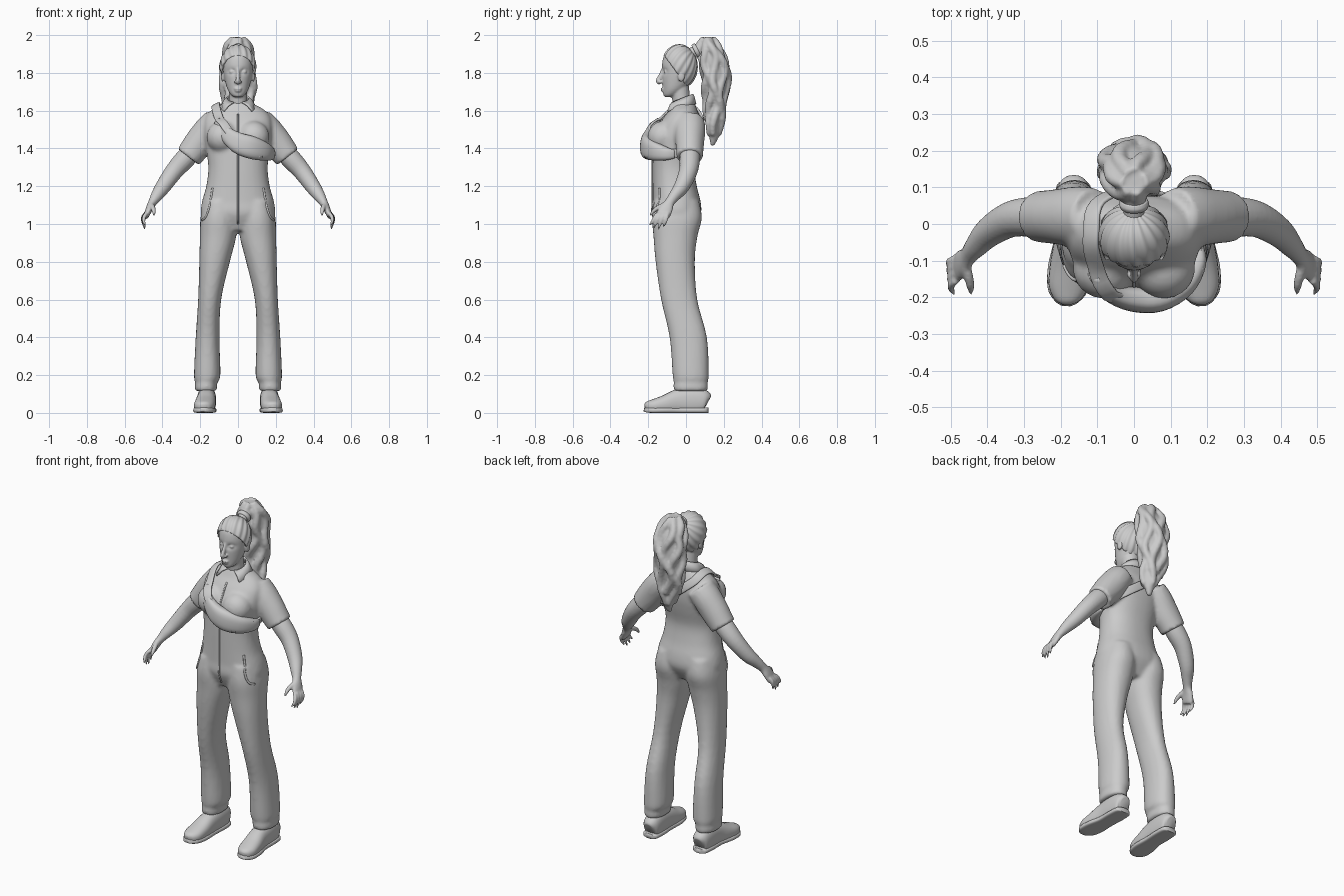
import bpy, bmesh, math
from mathutils import Vector, Matrix
from mathutils.bvhtree import BVHTree

def spline(pts, steps):
    """Catmull-Rom through tuples of any length."""
    out = []
    for i in range(len(pts) - 1):
        p0, p1, p2, p3 = (pts[max(i - 1, 0)], pts[i], pts[i + 1], pts[min(i + 2, len(pts) - 1)])
        for k in range(steps):
            t = k / steps
            out.append([0.5 * (2 * b + (c - a) * t + (2 * a - 5 * b + 4 * c - d) * t * t
                        + (3 * b - a - 3 * c + d) * t ** 3) for a, b, c, d in zip(p0, p1, p2, p3)])
    return out + [list(pts[-1])]

def tube(bm, pts, ref=(0, 1, 0), n=24, flat=False, power=2.0, steps=4):
    """Loft ellipses (x, y, z, ra, rb); flat keeps the rings horizontal."""
    pts = spline(pts, steps)
    rings = []
    for i, p in enumerate(pts):
        c = Vector(p[:3])
        if flat:
            u, v = Vector((1, 0, 0)), Vector((0, 1, 0))
        else:
            t = (Vector(pts[min(i + 1, len(pts) - 1)][:3]) - Vector(pts[max(i - 1, 0)][:3])).normalized()
            u = Vector(ref(c) if callable(ref) else ref)
            u = (u - t * u.dot(t)).normalized()
            v = t.cross(u)
        ring = []
        for k in range(n):
            a = 2 * math.pi * k / n
            ca, sa = (math.copysign(abs(f) ** (2 / power), f) for f in (math.cos(a), math.sin(a)))
            ring.append(bm.verts.new(c + u * ca * max(p[3], .002) + v * sa * max(p[4], .002)))
        rings.append(ring)
    for r, s in zip(rings, rings[1:]):
        for k in range(n):
            bm.faces.new((r[k], r[(k + 1) % n], s[(k + 1) % n], s[k]))
    bm.faces.new(rings[0][::-1])
    bm.faces.new(rings[-1])

def ball(bm, c, r):
    bmesh.ops.create_uvsphere(bm, u_segments=24, v_segments=16, radius=1,
                              matrix=Matrix.Translation(c) @ Matrix.Diagonal((*r, 1)))

def finish(bm, name, voxel=0, smooth=0, mirror=False, thick=0):
    bmesh.ops.recalc_face_normals(bm, faces=bm.faces)
    for f in bm.faces:
        f.smooth = True
    me = bpy.data.meshes.new(name)
    bm.to_mesh(me)
    bm.free()
    ob = bpy.data.objects.new(name, me)
    bpy.context.collection.objects.link(ob)
    if thick:
        ob.modifiers.new("thick", 'SOLIDIFY').thickness = thick
    if voxel:
        m = ob.modifiers.new("fuse", 'REMESH')
        m.mode, m.voxel_size, m.use_smooth_shade = 'VOXEL', voxel, True
    if smooth:
        m = ob.modifiers.new("soften", 'SMOOTH')
        m.factor, m.iterations = .5, smooth
    if mirror:
        ob.modifiers.new("mirror", 'MIRROR')
    return ob

# jumpsuit: torso and bust
bm = bmesh.new()
tube(bm, [(0, -.055, .965, .15, .085), (0, -.05, 1.05, .195, .128), (0, -.05, 1.12, .19, .127),
          (0, -.06, 1.2, .168, .117), (0, -.066, 1.3, .157, .111), (0, -.055, 1.4, .17, .12),
          (0, -.045, 1.47, .18, .122), (0, -.025, 1.55, .178, .103), (0, -.015, 1.6, .145, .076),
          (0, -.012, 1.635, .085, .06), (0, -.01, 1.655, .055, .05)], n=40, flat=True, power=2.3)
for s in (-1, 1):
    ball(bm, (s * .082, -.122, 1.46), (.085, .082, .085))
torso_bvh = BVHTree.FromBMesh(bm)
# jumpsuit: legs and sleeves
for s in (-1, 1):
    tube(bm, [(s * x, y, z, rx, ry) for x, y, z, rx, ry in (
        (.17, .025, .115, .056, .087), (.17, .025, .135, .06, .092), (.168, .025, .165, .059, .09),
        (.163, .025, .2, .07, .096), (.161, .012, .4, .063, .099), (.15, -.036, .6, .061, .096),
        (.124, -.057, .8, .081, .104), (.106, -.056, .93, .096, .116), (.102, -.048, 1.03, .097, .132),
        (.095, -.05, 1.12, .085, .12))], n=28, flat=True, power=2.2)
    tube(bm, [(s * .11, .02, 1.545, .078, .075), (s * .15, .02, 1.50, .083, .08),
              (s * .205, .02, 1.43, .076, .08), (s * .25, .02, 1.372, .071, .073),
              (s * .263, .02, 1.355, .071, .072)], n=28)
suit_bvh = BVHTree.FromBMesh(bm)
finish(bm, "jumpsuit", voxel=.011, smooth=4)

# front closure and pocket piping, laid on the suit surface
def piping(bm, path, r):
    pts = []
    for x, z in spline(path, 4):
        hit = suit_bvh.ray_cast(Vector((x, -1, z)), Vector((0, 1, 0)))[0]
        if hit:
            pts.append((*hit, r, r))
    tube(bm, pts, ref=(0, 1, .01), n=8, steps=1)

bm = bmesh.new()
piping(bm, [(0, 1.0), (0, 1.15), (0, 1.3), (0, 1.45), (0, 1.58)], .005)
for s in (-1, 1):
    piping(bm, [(s * .135, 1.19), (s * .15, 1.1), (s * .17, 1.04), (s * .19, 1.02)], .006)
finish(bm, "suit_piping")

# collar
bm = bmesh.new()
rows = []
for k in range(33):
    t = (k / 16 - 1) * math.radians(158)
    f = (1 - math.cos(t)) / 2
    b = t * .8
    top = Vector((.06 * math.sin(t), -.02 + .058 * math.cos(t), 1.69 - .045 * f))
    low = Vector((.095 * math.sin(b), -.015 + .095 * math.cos(b) - .03 * f * f, 1.635 - .04 * f ** 3))
    if math.cos(b) > 0:
        low.y = -.015 + .07 * math.cos(b)
    rows.append([bm.verts.new(p) for p in (top, top.lerp(low, .5) + Vector((0, 0, .008)), low)])
for r, s in zip(rows, rows[1:]):
    for j in (0, 1):
        bm.faces.new((r[j], s[j], s[j + 1], r[j + 1]))
finish(bm, "collar", thick=.008)

# head: skull with eye sockets, nose, lips, ears, neck
bm = bmesh.new()
tube(bm, [(0, -.09, 1.672, .02, .022), (0, -.08, 1.685, .038, .04), (0, -.062, 1.715, .056, .06),
          (0, -.046, 1.76, .069, .08), (0, -.04, 1.80, .076, .087), (0, -.036, 1.85, .08, .09),
          (0, -.034, 1.89, .073, .083), (0, -.034, 1.92, .05, .06)], n=40, flat=True)
for v in bm.verts:
    if v.co.y < -.06:
        d = ((abs(v.co.x) - .033) / .02) ** 2 + ((v.co.z - 1.808) / .014) ** 2
        v.co.y += .013 * math.exp(-d)
tube(bm, [(0, -.118, 1.83, .008, .008), (0, -.134, 1.79, .01, .01), (0, -.148, 1.758, .013, .012),
          (0, -.135, 1.745, .012, .008)], n=14)
ball(bm, (0, -.122, 1.716), (.021, .012, .006))
ball(bm, (0, -.12, 1.705), (.018, .012, .007))
ball(bm, (0, -.105, 1.684), (.02, .014, .013))
for s in (-1, 1):
    ball(bm, (s * .012, -.136, 1.752), (.009, .011, .008))
    ball(bm, (s * .032, -.107, 1.806), (.015, .012, .009))
    ball(bm, (s * .081, -.025, 1.785), (.01, .02, .032))
tube(bm, [(0, -.012, 1.56, .07, .075), (0, -.015, 1.62, .055, .055), (0, -.025, 1.66, .048, .048),
          (0, -.035, 1.74, .05, .05)], n=28, flat=True)
finish(bm, "head_and_neck", voxel=.0055, smooth=2)

# swept-back hair: grooved cap radiating from the tie
bm = bmesh.new()
bmesh.ops.create_uvsphere(bm, u_segments=96, v_segments=40, radius=1)
bmesh.ops.delete(bm, geom=[v for v in bm.verts if v.co.z < -.37], context='VERTS')
rot = Matrix.Rotation(math.radians(-48), 3, 'X')
for v in bm.verts:
    a = math.atan2(v.co.y, v.co.x)
    ring = math.hypot(v.co.x, v.co.y)
    p = rot @ (v.co * (1 + .028 * ring * math.cos(16 * a + 3 * v.co.z)))
    v.co = Vector((p.x * .095, -.034 + p.y * .095, 1.834 + p.z * .116))
finish(bm, "swept_hair", thick=.012)

# ponytail: knot, core and wavy locks
bm = bmesh.new()
tube(bm, [(0, .02, 1.9, .03, .03), (0, .055, 1.918, .03, .03), (0, .1, 1.935, .045, .04)],
     ref=(1, 0, 0), n=20)
core = [(.01, .14, 1.415, .01, .01), (.015, .148, 1.46, .028, .024), (.01, .152, 1.53, .05, .034),
        (-.005, .155, 1.62, .068, .046), (0, .158, 1.72, .078, .058), (0, .157, 1.8, .081, .062),
        (0, .143, 1.88, .074, .062), (0, .122, 1.94, .056, .05), (0, .115, 1.985, .025, .025)]
tube(bm, core, n=28, flat=True)
for k in range(10):
    lock = []
    for i, (x, y, z, rx, ry) in enumerate(spline(core[1 + k % 2:], 3)):
        a = 2 * math.pi * k / 10 + .32 * math.sin(z * 24 + k * 1.9)
        w = .97 + .1 * math.sin(z * 30 + k * 2.4)
        r = min(.022, .008 + rx * .25)
        lock.append((x + rx * w * math.cos(a), y + ry * w * math.sin(a), z, r, r))
    lock[0] = (*lock[0][:3], .004, .004)
    tube(bm, lock, ref=(1, .3, 0), n=10, steps=1)
finish(bm, "ponytail", voxel=.007, smooth=2)
bm = bmesh.new()
tube(bm, [(0, .045, 1.912, .037, .037), (0, .055, 1.917, .041, .041), (0, .065, 1.922, .037, .037)],
     ref=(1, 0, 0))
finish(bm, "hair_tie")

# arms with hands, one side mirrored
bm = bmesh.new()
tube(bm, [(.22, .02, 1.41, .05, .05), (.28, .02, 1.345, .054, .054), (.338, .012, 1.28, .048, .049),
          (.395, -.022, 1.2, .041, .041), (.43, -.06, 1.15, .032, .031), (.452, -.086, 1.115, .023, .026),
          (.468, -.104, 1.085, .019, .036), (.482, -.12, 1.05, .015, .038), (.486, -.126, 1.035, .01, .032)],
     ref=(1, 0, .5), n=20)
for y0, y1, y2, z2 in ((-.153, -.178, -.192, .995), (-.135, -.155, -.172, .978),
                       (-.115, -.132, -.147, .972), (-.097, -.108, -.12, .985)):
    x = .486 + (y0 + .15) * .1
    tube(bm, [(x, y0, 1.055, .011, .011), (x + .012, (y0 + y1) / 2, 1.035, .0105, .0105),
              (x + .013, y1, 1.012, .009, .009), (x + .004, y2, z2, .005, .005)], ref=(1, 0, 0), n=10)
tube(bm, [(.459, -.115, 1.1, .014, .014), (.45, -.15, 1.085, .013, .013), (.446, -.175, 1.065, .01, .01),
          (.445, -.19, 1.045, .005, .005)], ref=(1, 0, 0), n=10)
finish(bm, "arms_and_hands", voxel=.006, smooth=2, mirror=True)

# shoes and soles
bm = bmesh.new()
tube(bm, [(.165, .115, .055, .025, .035), (.165, .1, .06, .045, .06), (.166, .04, .065, .05, .075),
          (.168, -.04, .06, .05, .066), (.174, -.11, .045, .055, .05), (.18, -.17, .036, .053, .037),
          (.184, -.205, .032, .036, .028), (.185, -.218, .03, .014, .016)], ref=(1, 0, 0), power=2.4)
for v in bm.verts:
    v.co.z = max(v.co.z, .004)
finish(bm, "shoes", mirror=True)
bm = bmesh.new()
tube(bm, [(.165, .12, .014, .02, .014), (.165, .105, .014, .046, .014), (.166, .04, .014, .052, .014),
          (.168, -.04, .014, .05, .014), (.175, -.12, .014, .06, .014), (.182, -.18, .014, .054, .014),
          (.185, -.21, .016, .034, .013), (.186, -.222, .018, .014, .01)], ref=(1, 0, 0), power=4)
finish(bm, "soles", mirror=True)

# cross-body strap hugging the torso
def snap(p):
    return torso_bvh.find_nearest(Vector(p))

strap = []
for p in spline([(.03, -.22, 1.43), (-.05, -.2, 1.49), (-.1, -.14, 1.56), (-.12, -.07, 1.62), (-.12, -.01, 1.64),
                 (-.1, .06, 1.6), (-.03, .08, 1.54), (.05, .085, 1.48), (.12, .07, 1.43),
                 (.17, .02, 1.395), (.18, -.05, 1.375), (.16, -.13, 1.37)], 4):
    co, nor = snap(p)[:2]
    strap.append((*(co + nor * .012), .007, .024))
bm = bmesh.new()
tube(bm, strap, ref=lambda c: snap(c)[1], n=16, power=4, steps=1)
finish(bm, "bag_strap", smooth=3)

# crescent bag with zip and buckle
outward = lambda c: (c.x * .8, c.y + .03, 0)
bag = [(-.11, -.14, 1.545, .012, .022), (-.065, -.185, 1.48, .025, .038), (0, -.205, 1.43, .034, .055),
       (.07, -.203, 1.405, .036, .06), (.135, -.165, 1.385, .034, .05), (.172, -.105, 1.372, .026, .035),
       (.178, -.06, 1.37, .012, .022)]
bm = bmesh.new()
tube(bm, bag, ref=outward, n=28, power=2.6)
finish(bm, "shoulder_bag")
bm = bmesh.new()
tube(bm, [(x + .02 * d[0], y - .012 + .3 * (ra - .034), z + .028, .006, .005) for (x, y, z, ra, rb), d in
          ((b, (b[0] * 4, 0)) for b in bag[1:-1])], ref=outward, n=8)
finish(bm, "bag_zip")
bm = bmesh.new()
bmesh.ops.create_cube(bm, size=1, matrix=Matrix.Translation((.115, -.205, 1.365))
                      @ Matrix.Rotation(math.radians(30), 4, 'Z') @ Matrix.Diagonal((.028, .02, .035, 1)))
bmesh.ops.bevel(bm, geom=bm.edges[:], offset=.004, segments=2, affect='EDGES')
finish(bm, "bag_buckle")
